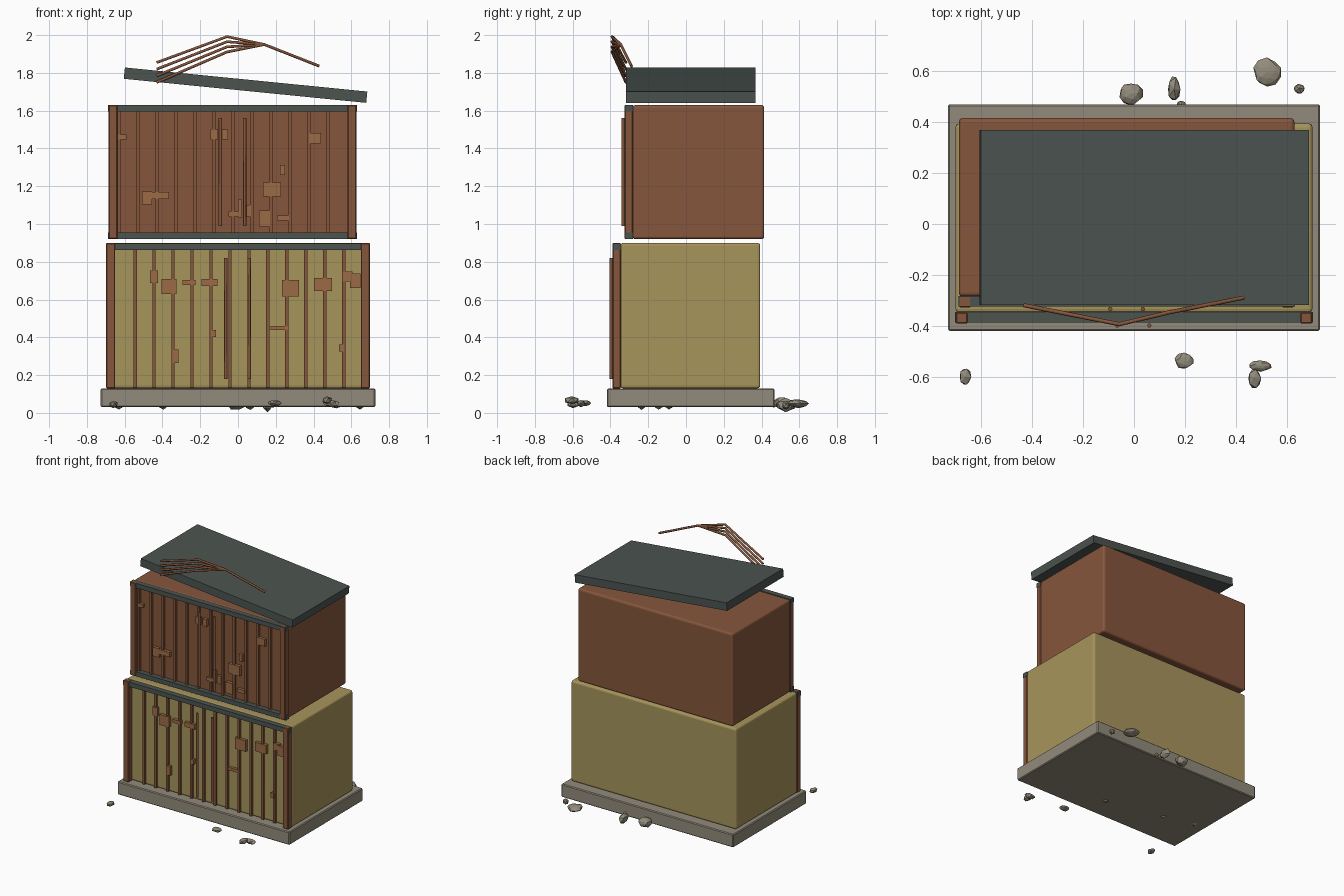
import bpy, bmesh, random
from mathutils import Vector, Matrix
from math import atan2

random.seed(4)


def mat(name, r, g, b):
    m = bpy.data.materials.new(name)
    m.diffuse_color = (r, g, b, 1)
    return m


RUST = mat("rust", 0.24, 0.093, 0.045)
SAND = mat("sand", 0.39, 0.30, 0.107)
STEEL = mat("dark_steel", 0.072, 0.089, 0.08)
STONE = mat("concrete", 0.29, 0.26, 0.2)
PATCH = mat("light_rust", 0.33, 0.147, 0.06)


def finish(name, bm, m):
    me = bpy.data.meshes.new(name)
    bm.to_mesh(me)
    bm.free()
    me.materials.append(m)
    ob = bpy.data.objects.new(name, me)
    bpy.context.collection.objects.link(ob)
    return ob


def box(name, x, y, z, m, bevel=0.0, segments=1):
    """Box from (min, max) ranges, origin at its centre."""
    size = Vector((x[1] - x[0], y[1] - y[0], z[1] - z[0]))
    bm = bmesh.new()
    bmesh.ops.create_cube(bm, size=1)
    bmesh.ops.scale(bm, vec=size, verts=bm.verts)
    ob = finish(name, bm, m)
    ob.location = (sum(x) / 2, sum(y) / 2, sum(z) / 2)
    if bevel:
        b = ob.modifiers.new("bevel", "BEVEL")
        b.width, b.segments = bevel, segments
    return ob


def rod(name, points, radius, m):
    cu = bpy.data.curves.new(name, "CURVE")
    cu.dimensions = "3D"
    cu.bevel_depth, cu.bevel_resolution = radius, 1
    cu.use_fill_caps = True
    sp = cu.splines.new("POLY")
    sp.points.add(len(points) - 1)
    for p, co in zip(sp.points, points):
        p.co = (*co, 1)
    cu.materials.append(m)
    ob = bpy.data.objects.new(name, cu)
    bpy.context.collection.objects.link(ob)


def rock(name, x, y, z, rx, ry, rz):
    bm = bmesh.new()
    bmesh.ops.create_icosphere(bm, subdivisions=1 if rx < 0.03 else 2, radius=1)
    for v in bm.verts:
        v.co *= random.uniform(0.85, 1.07)
    bmesh.ops.transform(bm, matrix=Matrix.Diagonal((rx, ry, rz, 1)), verts=bm.verts)
    finish(name, bm, STONE).location = (x, y, z)


def container(name, x, y, z, m, ribs, rods, rod_z, rails, patches):
    """Body with corner posts, rails, ribs, lock rods and rust patches on its front."""
    f = y[0]
    box(name + "_body", x, y, z, m, 0.015, 3)
    for side, px in (("left", x[0]), ("right", x[1] - 0.048)):
        box(f"{name}_{side}_post", (px, px + 0.048), (f - 0.043, f + 0.002), z, RUST, 0.005)
    for i, rz in enumerate(rails):
        box(f"{name}_rail_{i}", (x[0] - 0.002, x[1] + 0.002), (f - 0.039, f + 0.002),
            (rz, rz + 0.035), STEEL)
    for i, rx in enumerate(ribs):
        box(f"{name}_rib_{i}", (rx - 0.009, rx + 0.009), (f - 0.017, f + 0.005),
            (z[0] + 0.005, z[1] - 0.02), RUST)
    for i, rx in enumerate(rods):
        rod(f"{name}_lock_rod_{i}", [(rx, f - 0.05, rod_z[0]), (rx, f - 0.05, rod_z[1])], 0.009, RUST)
    for i, (cx, cz, w, h) in enumerate(patches):
        d = 0.022 + 0.001 * (i % 3)
        box(f"{name}_patch_{i}", (cx - w / 2, cx + w / 2), (f - d, f + 0.002),
            (cz - h / 2, cz + h / 2), PATCH)


# Foundation slab
box("foundation_slab", (-0.727, 0.727), (-0.418, 0.468), (0.03, 0.13), STONE, 0.006)

# Lower container
container("lower_container", (-0.698, 0.698), (-0.347, 0.393), (0.13, 0.90), SAND,
          [-0.545 + 0.1005 * i for i in range(12)], (-0.065, 0.06), (0.18, 0.82), (0.862,),
          [(-0.445, .72, .042, .065), (-0.365, .67, .08, .08), (-0.26, .69, .068, .026),
           (-0.15, .69, .085, .037), (-0.13, .42, .026, .037), (-0.33, .30, .032, .07),
           (.22, .45, .095, .022), (.277, .66, .09, .085), (.45, .68, .095, .068),
           (.547, .343, .026, .037), (.58, .722, .053, .053), (.62, .70, .055, .075)])

# Upper container, shifted left and back
container("upper_container", (-0.685, 0.627), (-0.283, 0.414), (0.92, 1.63), RUST,
          [-0.63 + 0.1005 * i for i in range(12)], (-0.093, 0.035), (0.99, 1.56), (0.92, 1.595),
          [(-0.615, 1.46, .048, .026), (-0.125, 1.475, .04, .053), (-0.068, 1.475, .032, .053),
           (.408, 1.455, .063, .055), (.235, 1.287, .026, .053), (.18, 1.182, .095, .075),
           (-.482, 1.138, .053, .068), (-.41, 1.15, .09, .037), (-.018, 1.053, .063, .026),
           (.01, 1.082, .021, .095), (.053, 1.07, .032, .063), (.14, 1.03, .058, .085),
           (.238, 1.032, .063, .026)])

# Tilted roof panel
roof = box("roof_panel", (-0.605, 0.685), (-0.317, 0.367), (1.705, 1.765), STEEL)
roof.rotation_euler.y = atan2(0.127, 1.28)

# Bent reinforcing bars that gather into one
for i in range(4):
    rod(f"bent_bar_{i}", [(-0.43, -0.318, 1.855 - 0.035 * i), (-0.058, -0.392, 1.992 - 0.027 * i),
                          (0.14, -0.345, 1.95), (0.43, -0.288, 1.836)], 0.008, RUST)

# Loose rubble around and under the slab
for i, r in enumerate([
        (-0.012, 0.51, 0.05, 0.048, 0.045, 0.036), (0.157, 0.527, 0.043, 0.029, 0.057, 0.04),
        (0.52, 0.593, 0.05, 0.055, 0.055, 0.024), (0.647, 0.53, 0.04, 0.026, 0.022, 0.026),
        (-0.66, -0.598, 0.045, 0.025, 0.04, 0.02), (0.196, -0.535, 0.052, 0.037, 0.032, 0.016),
        (0.494, -0.555, 0.05, 0.044, 0.022, 0.018), (0.47, -0.604, 0.067, 0.029, 0.042, 0.024),
        (0.185, 0.465, 0.045, 0.02, 0.02, 0.02), (0.065, -0.235, 0.04, 0.025, 0.025, 0.026),
        (-0.395, -0.145, 0.04, 0.025, 0.025, 0.024), (-0.63, -0.09, 0.04, 0.025, 0.025, 0.022)]):
    rock(f"rubble_{i}", *r)
